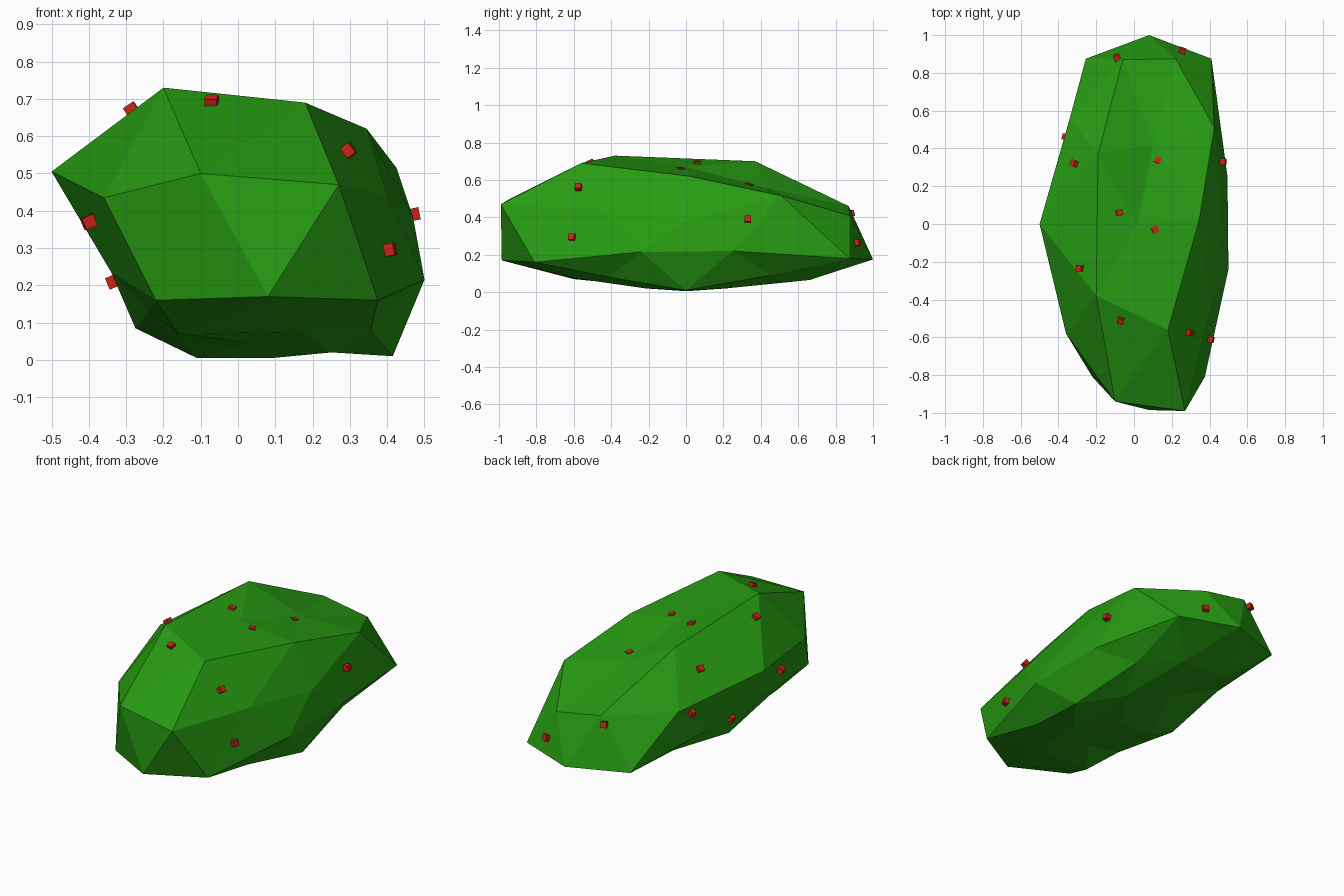
import bpy
import bmesh
import math
from mathutils import Vector
from mathutils.bvhtree import BVHTree

default_cube = bpy.data.objects.get("Cube")
if default_cube:
    bpy.data.objects.remove(default_cube, do_unlink=True)


def make_material(name, colour):
    material = bpy.data.materials.new(name)
    material.use_nodes = True
    material.diffuse_color = colour
    shader = material.node_tree.nodes.get("Principled BSDF")
    shader.inputs["Base Color"].default_value = colour
    shader.inputs["Roughness"].default_value = 0.8
    return material


def add_object(name, mesh_data, material):
    """Turn a bmesh into a flat shaded object in the scene."""
    mesh = bpy.data.meshes.new(name)
    mesh_data.to_mesh(mesh)
    mesh.materials.append(material)
    result = bpy.data.objects.new(name, mesh)
    bpy.context.collection.objects.link(result)
    return result


def angle_of(vertex):
    """Angle around the vertical axis, counted from +x."""
    return (math.atan2(vertex.co.y, vertex.co.x) + 0.1) % math.tau


leaf_green = make_material("leaf green", (0.02, 0.33, 0.006, 1))
berry_red = make_material("berry red", (0.6, 0.016, 0.008, 1))

# Foliage: a faceted ball whose rings are pulled into an uneven, long mound
foliage = bmesh.new()
bmesh.ops.create_icosphere(foliage, subdivisions=2, radius=1)
levels = {}
for vertex in foliage.verts:
    levels.setdefault(round(vertex.co.z, 1 if abs(vertex.co.z) > 0.9 else 2), []).append(vertex)
rings = [sorted(levels[height], key=angle_of) for height in sorted(levels, reverse=True)]
crown, upper, shoulder_gaps, shoulder, waist, skirt, skirt_gaps, lower, base = rings


def shape_ring(ring, *points):
    for vertex, point in zip(ring, points):
        vertex.co = Vector(point) / 100


# Rounded underside, gently rising towards both ends
for vertex in base + lower:
    x, y, z = vertex.co
    vertex.co = (0.09 + 0.38 * x, 0.7 * y, 0.005 + 0.16 * y * y)

# Top of the mound
shape_ring(crown, (2, 0, 67))
shape_ring(upper, (34.5, 2, 62), (10, 42, 56), (-19, 37, 70),
           (-20, -38, 73), (18, -56, 69))

# Shoulders
shape_ring(shoulder_gaps, (42.5, 51, 51.5), (-6, 87, 46), (-50, 0, 50.5),
           (-10, -94, 50), (40, -46, 44))
shape_ring(shoulder, (47, 0, 38), (22, 87.5, 41), (-34, 56, 43.5),
           (-36, -58, 43.5), (27, -99, 47))

# Widest ring
shape_ring(waist, (49.5, 25, 22), (41, 87.5, 18), (8, 100, 17.5),
           (-25.5, 87.5, 18), (-33, 26, 22), (-34, -20, 23.5),
           (-22, -81, 16), (8, -98.5, 17), (37.5, -81, 16), (50, -24, 21.5))

# Tucked in skirt
shape_ring(skirt, (36, 45, 9), (-10, 67, 7), (-27.5, 0, 8.5),
           (-16, -60, 7), (35.5, -41, 8))
shape_ring(skirt_gaps, (41.5, 0, 1), (20, 66, 6.5), (-24, 46, 15),
           (-24, -42, 13), (17, -60, 7.5))

bmesh.ops.recalc_face_normals(foliage, faces=foliage.faces)
surface = BVHTree.FromBMesh(foliage)
add_object("bush_foliage", foliage, leaf_green)
foliage.free()

# Berries: small cubes standing out from the leaves
berry_size = 0.033
berry_spots = [
    (-7, -51, 69), (29.5, -57.5, 56), (40.5, -61, 29.5), (11, -3, 65),
    (-8, 6, 68.5), (12.5, 33.5, 56.5), (47, 33, 39), (-31.5, 32, 59),
    (-28.5, -23.5, 67), (-9, 88, 42), (25.5, 91.5, 26.5),
    (-40, -30, 37), (-33.5, 6.5, 21), (-36, 46, 40),
]
for number, spot in enumerate(berry_spots, start=1):
    place = Vector(spot) / 100
    on_leaf, normal, face_index, gap = surface.find_nearest(place)
    if gap > berry_size / 2:
        place = on_leaf + normal * berry_size / 4
    berry_mesh = bmesh.new()
    bmesh.ops.create_cube(berry_mesh, size=berry_size)
    berry = add_object(f"berry_{number}", berry_mesh, berry_red)
    berry_mesh.free()
    berry.location = place
    berry.rotation_euler = normal.to_track_quat("Z", "Y").to_euler()
